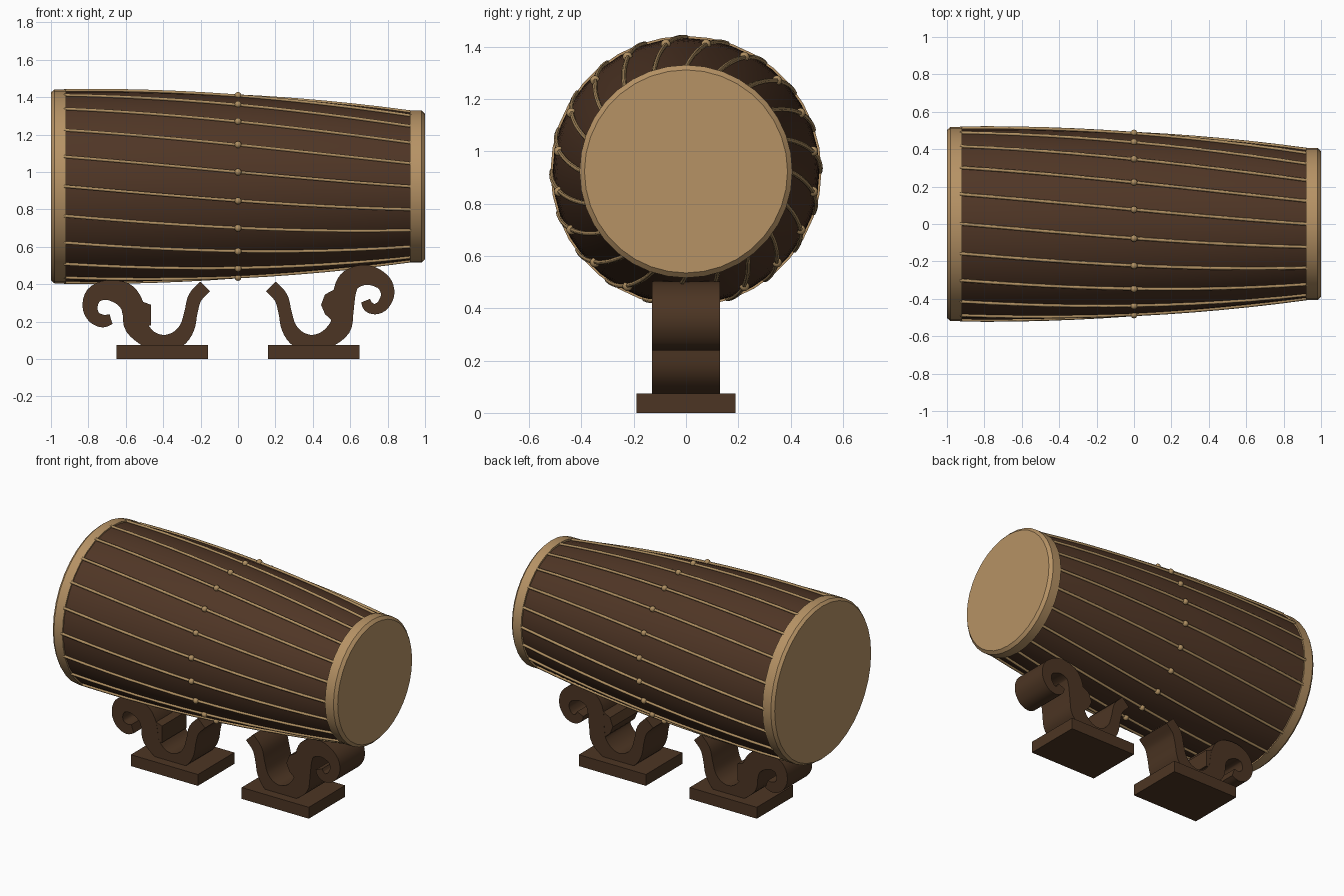
import bpy, bmesh, math
from mathutils import Vector

if "Cube" in bpy.data.objects:
    bpy.data.objects.remove(bpy.data.objects["Cube"])

AXIS_Z = 0.923   # height of the drum axis


def material(name, rgb):
    m = bpy.data.materials.new(name)
    m.diffuse_color = (*rgb, 1)
    m.use_nodes = True
    m.node_tree.nodes["Principled BSDF"].inputs["Base Color"].default_value = m.diffuse_color
    return m


SKIN = material("tan skin", (0.47, 0.29, 0.13))
ROPE = material("rope", (0.43, 0.275, 0.12))
SHELL = material("dark shell wood", (0.080, 0.037, 0.019))
STAND = material("stand wood", (0.073, 0.036, 0.017))


def finish(name, bm, mat, angle=35):
    bmesh.ops.recalc_face_normals(bm, faces=bm.faces)
    me = bpy.data.meshes.new(name)
    bm.to_mesh(me)
    bm.free()
    ob = bpy.data.objects.new(name, me)
    bpy.context.collection.objects.link(ob)
    me.materials.append(mat)
    bpy.ops.object.select_all(action='DESELECT')
    ob.select_set(True)
    bpy.context.view_layer.objects.active = ob
    bpy.ops.object.shade_smooth_by_angle(angle=math.radians(angle))
    return ob


def on_drum(x, r, a):
    return Vector((x, -r * math.cos(a), AXIS_Z + r * math.sin(a)))


def lathe(name, profile, mat, n=36):
    """Revolve (x, radius) points around the drum axis and cap both ends."""
    bm = bmesh.new()
    rings = [[bm.verts.new(on_drum(x, r, 2 * math.pi * i / n)) for i in range(n)]
             for x, r in profile]
    for a, b in zip(rings, rings[1:]):
        for i in range(n):
            j = (i + 1) % n
            bm.faces.new((a[i], a[j], b[j], b[i]))
    bm.faces.new(rings[0])
    bm.faces.new(rings[-1])
    return finish(name, bm, mat)


def shell_r(x):
    return 0.486 - 0.062 * x - 0.04 * x * x


# Drum shell and skin-covered ends
xs = [-0.96 + 1.92 * i / 16 for i in range(17)]
lathe("drum_shell", [(x, shell_r(x)) for x in xs], SHELL)
lathe("large_head", [(-0.92, 0.518), (-0.982, 0.518), (-1.0, 0.503)], SKIN)
lathe("small_head", [(0.92, 0.407), (0.982, 0.407), (1.0, 0.388)], SKIN)

# Twenty tension ropes, twisting slightly along the shell
cu = bpy.data.curves.new("tension_ropes", 'CURVE')
cu.dimensions = '3D'
cu.bevel_depth = 0.009
cu.bevel_resolution = 1
for k in range(20):
    sp = cu.splines.new('POLY')
    sp.points.add(12)
    for i, p in enumerate(sp.points):
        x = -0.93 + 1.86 * i / 12
        a = math.radians(18 * k + 9 - 9 * x / 0.92)
        p.co = (*on_drum(x, shell_r(x) + 0.004, a), 1)
ropes = bpy.data.objects.new("tension_ropes", cu)
bpy.context.collection.objects.link(ropes)
cu.materials.append(ROPE)
bpy.ops.object.select_all(action='DESELECT')
ropes.select_set(True)
bpy.context.view_layer.objects.active = ropes
bpy.ops.object.convert(target='MESH')

# A bead at the middle of each rope
bm = bmesh.new()
for k in range(20):
    res = bmesh.ops.create_uvsphere(bm, u_segments=10, v_segments=7, radius=0.019)
    bmesh.ops.translate(bm, verts=res['verts'],
                        vec=on_drum(0, shell_r(0) + 0.006, math.radians(18 * k + 9)))
finish("rope_beads", bm, ROPE, 60)


# Scroll stands
def extrude_outline(bm, outline, half):
    """Extrude an (x, z) outline to both sides of y = 0."""
    f = bm.faces.new([bm.verts.new((x, -half, z)) for x, z in outline])
    res = bmesh.ops.extrude_face_region(bm, geom=[f])
    vs = [v for v in res['geom'] if isinstance(v, bmesh.types.BMVert)]
    bmesh.ops.translate(bm, verts=vs, vec=(0, 2 * half, 0))


def smooth_path(pts, steps=4):
    """Catmull-Rom through (x, z, half width) points."""
    p = [Vector(q) for q in pts]
    p = [2 * p[0] - p[1]] + p + [2 * p[-1] - p[-2]]
    out = []
    for a, b, c, d in zip(p, p[1:], p[2:], p[3:]):
        for s in range(steps):
            t = s / steps
            out.append(0.5 * (2 * b + (c - a) * t + (2 * a - 5 * b + 4 * c - d) * t * t
                              + (3 * b - a - 3 * c + d) * t ** 3))
    return out + [p[-2]]


def ribbon_outline(pts):
    path = smooth_path(pts)
    one, two = [], []
    for i, p in enumerate(path):
        d = path[min(i + 1, len(path) - 1)] - path[max(i - 1, 0)]
        n = Vector((-d.y, d.x)).normalized() * p.z
        one.append((p.x + n.x, p.y + n.y))
        two.append((p.x - n.x, p.y - n.y))
    return one + two[::-1]


# Inner arm and cup, shared by both stands
CUP = [(0.176, 0.388, 0.037), (0.230, 0.328, 0.037), (0.251, 0.252, 0.035),
       (0.272, 0.168, 0.040), (0.321, 0.107, 0.045), (0.396, 0.084, 0.045),
       (0.476, 0.107, 0.048)]
LOW_SCROLL = [(0.545, 0.176, 0.060), (0.556, 0.241, 0.060), (0.572, 0.300, 0.062),
              (0.615, 0.348, 0.064), (0.700, 0.369, 0.053), (0.770, 0.342, 0.046),
              (0.791, 0.278, 0.040), (0.770, 0.225, 0.035), (0.722, 0.203, 0.034),
              (0.679, 0.214, 0.027)]
HIGH_SCROLL = [(0.545, 0.170, 0.058), (0.561, 0.251, 0.056), (0.572, 0.365, 0.060),
               (0.606, 0.426, 0.058), (0.690, 0.450, 0.053), (0.775, 0.412, 0.043),
               (0.800, 0.348, 0.036), (0.775, 0.289, 0.032), (0.733, 0.267, 0.028),
               (0.697, 0.281, 0.029), (0.682, 0.312, 0.025)]
LOW_KNOB = [(0.52, 0.31), (0.465, 0.29), (0.465, 0.18), (0.53, 0.18)]
HIGH_KNOB = [(0.52, 0.375), (0.465, 0.345), (0.444, 0.29), (0.465, 0.24),
             (0.51, 0.2), (0.605, 0.2), (0.612, 0.26), (0.59, 0.33)]

for name, side, scroll, knob in (("left", -1, LOW_SCROLL, LOW_KNOB),
                                 ("right", 1, HIGH_SCROLL, HIGH_KNOB)):
    parts = (("scroll", ribbon_outline(CUP + scroll), 0.13),
             ("knob", knob, 0.129),
             ("base", [(0.16, 0), (0.65, 0), (0.65, 0.075), (0.16, 0.075)], 0.19))
    for part, outline, half in parts:
        bm = bmesh.new()
        extrude_outline(bm, [(side * x, z) for x, z in outline], half)
        finish(f"{name}_stand_{part}", bm, STAND)
